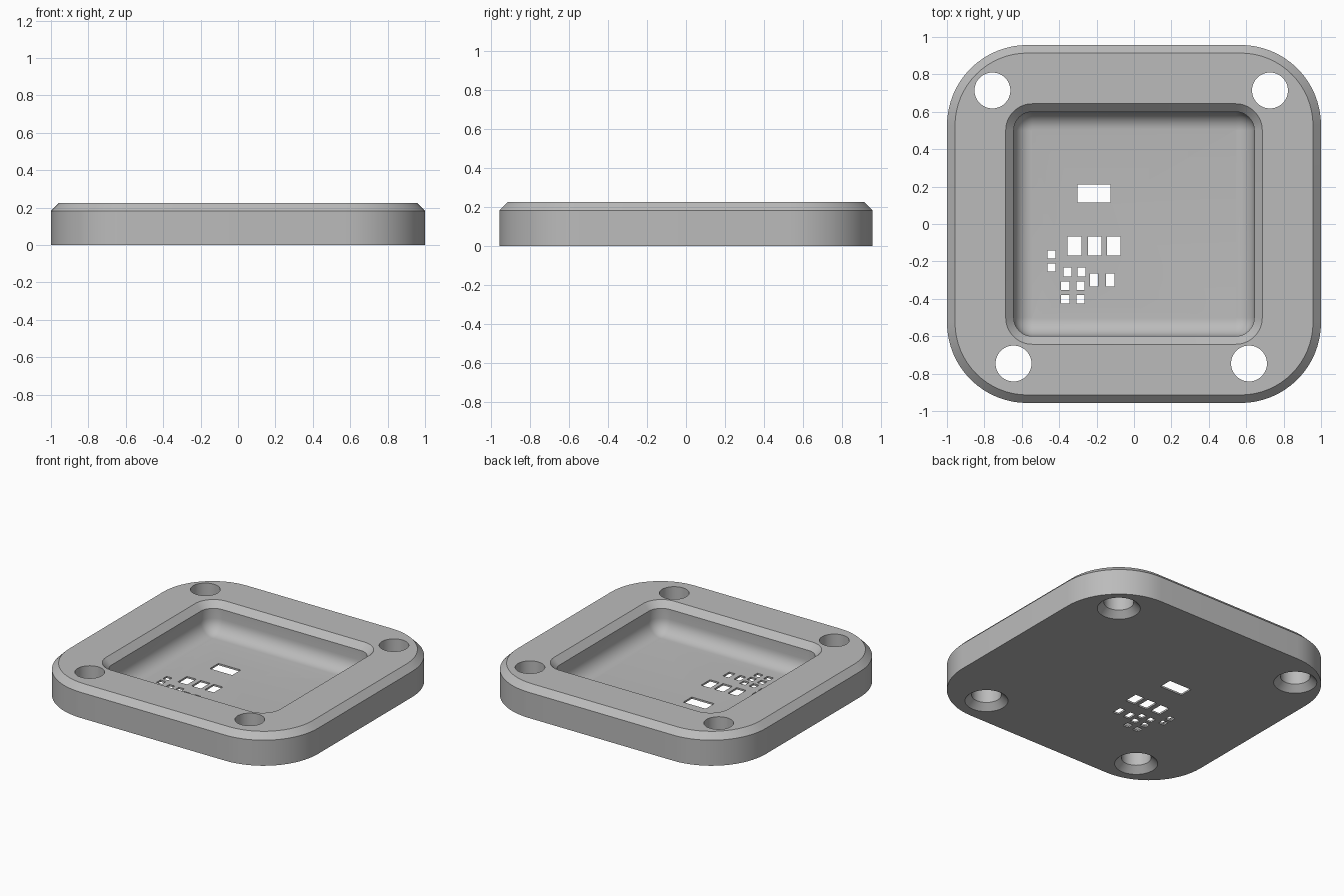
import bpy, bmesh, math

if "Cube" in bpy.data.objects:
    bpy.data.objects.remove(bpy.data.objects["Cube"])

H = 0.225      # plate height
CH = 0.043     # chamfer size
FLOOR = 0.0125 # thickness of the pocket floor
SEG = 16       # segments per corner

grey = bpy.data.materials.new("grey")
grey.diffuse_color = (0.5, 0.5, 0.5, 1)
grey.use_nodes = True
grey.node_tree.nodes["Principled BSDF"].inputs["Base Color"].default_value = grey.diffuse_color


def make_object(name, bm):
    bmesh.ops.recalc_face_normals(bm, faces=bm.faces)
    mesh = bpy.data.meshes.new(name)
    bm.to_mesh(mesh)
    bm.free()
    obj = bpy.data.objects.new(name, mesh)
    bpy.context.collection.objects.link(obj)
    obj.data.materials.append(grey)
    return obj


def rounded_rect(hx, hy, r, z):
    """Points of a rectangle with rounded corners, counterclockwise."""
    pts = []
    for i, (sx, sy) in enumerate([(1, 1), (-1, 1), (-1, -1), (1, -1)]):
        for k in range(SEG + 1):
            a = math.pi / 2 * (i + k / SEG)
            pts.append((sx * (hx - r) + r * math.cos(a),
                        sy * (hy - r) + r * math.sin(a), z))
    return pts


def circle(x, y, r, z, n=48):
    return [(x + r * math.cos(2 * math.pi * k / n),
             y + r * math.sin(2 * math.pi * k / n), z) for k in range(n)]


def loft(bm, rings):
    """Skin a stack of rings and cap both ends."""
    loops = [[bm.verts.new(p) for p in ring] for ring in rings]
    for a, b in zip(loops, loops[1:]):
        n = len(a)
        for i in range(n):
            j = (i + 1) % n
            bm.faces.new((a[i], a[j], b[j], b[i]))
    bm.faces.new(loops[0][::-1])
    bm.faces.new(loops[-1])


# Plate: chamfered outside, then down into the pocket with a filleted floor
PX, PY, FR = 0.643, 0.6, 0.1
rings = [rounded_rect(1, 0.957, 0.43, 0),
         rounded_rect(1, 0.957, 0.43, H - CH),
         rounded_rect(1 - CH, 0.957 - CH, 0.43 - CH, H),
         rounded_rect(PX + CH, PY + CH, FR + CH, H),
         rounded_rect(PX, PY, FR, H - CH)]
for k in range(9):
    a = math.pi / 2 * k / 8
    inset = (FR - 0.004) * (1 - math.cos(a))
    rings.append(rounded_rect(PX - inset, PY - inset, FR - inset,
                              FLOOR + FR * (1 - math.sin(a))))
bm = bmesh.new()
loft(bm, rings)
plate = make_object("plate", bm)

# Screw holes, countersunk from below
bm = bmesh.new()
R = 0.096
for x, y in [(-0.757, 0.714), (0.727, 0.714), (-0.644, -0.746), (0.615, -0.746)]:
    loft(bm, [circle(x, y, R + CH + 0.02, -0.02), circle(x, y, R, CH),
              circle(x, y, R, H + 0.1)])

# Rectangular openings in the floor: centre x, centre y, width, depth
openings = [(-0.214, 0.163, 0.176, 0.096)]
openings += [(x, -0.118, 0.073, 0.101) for x in (-0.318, -0.21, -0.108)]
openings += [(-0.441, y, 0.043, 0.043) for y in (-0.163, -0.232)]
openings += [(x, -0.257, 0.043, 0.048) for x in (-0.355, -0.28)]
openings += [(x, y, 0.045, 0.045) for x in (-0.367, -0.286) for y in (-0.33, -0.402)]
openings += [(x, -0.3, 0.045, 0.07) for x in (-0.214, -0.128)]
for x, y, w, d in openings:
    loft(bm, [[(x + sx * w / 2, y + sy * d / 2, z)
               for sx, sy in ((1, 1), (-1, 1), (-1, -1), (1, -1))]
              for z in (-0.05, 0.1)])
cutter = make_object("hole_cutter", bm)
cutter.hide_render = True
cutter.hide_viewport = True

# Cut the holes and apply
cut = plate.modifiers.new("holes", "BOOLEAN")
cut.operation = "DIFFERENCE"
cut.solver = "EXACT"
cut.object = cutter
bpy.context.view_layer.objects.active = plate
plate.select_set(True)
bpy.ops.object.modifier_apply(modifier=cut.name)
bpy.data.objects.remove(cutter)

# Smooth curved walls, keep chamfer edges sharp
bpy.ops.object.shade_smooth_by_angle(angle=math.radians(30))
